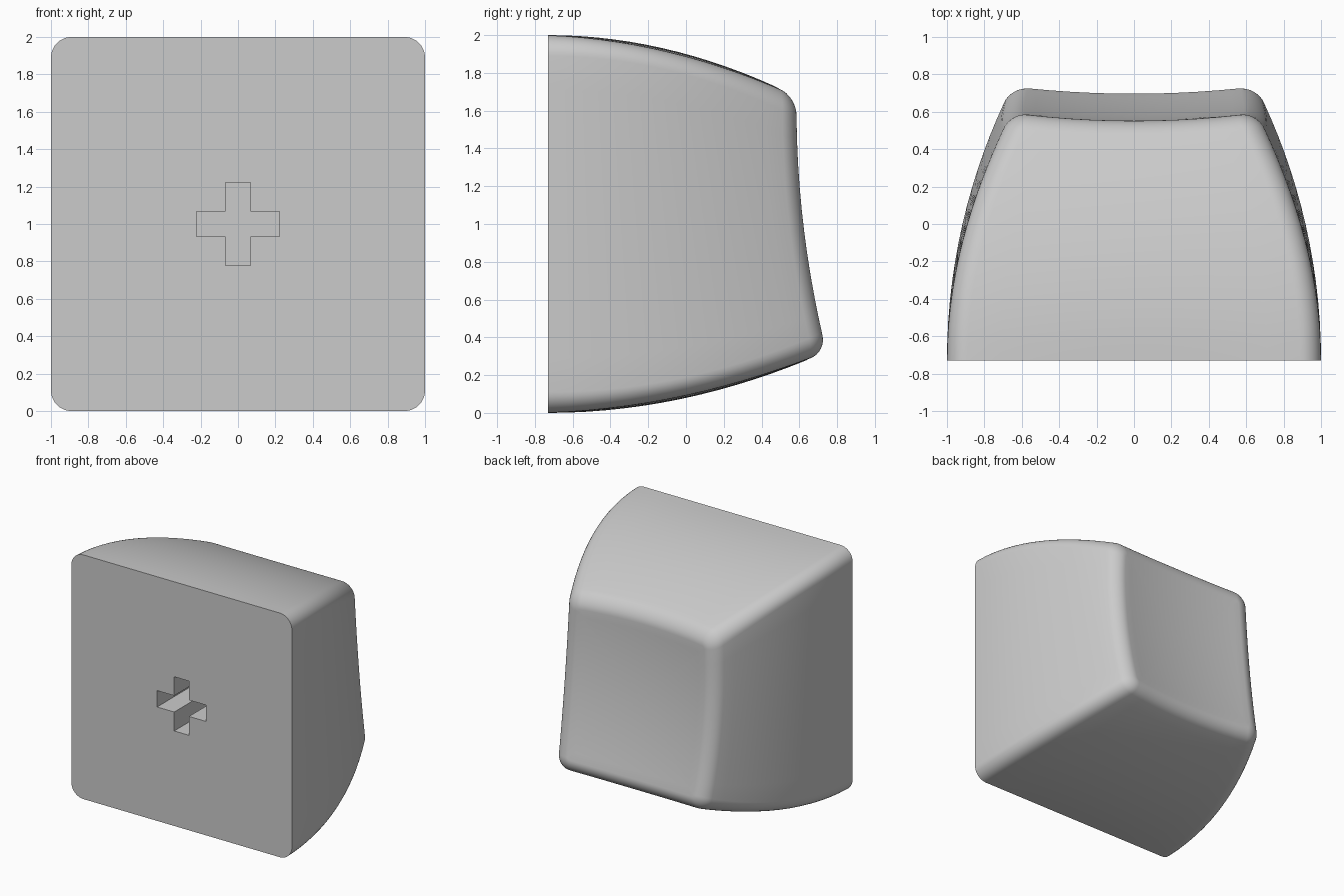
import bpy, bmesh, math
from mathutils import Vector

BASE_Y = -0.73      # flat mounting face
MID_Z = 1.01        # middle of the dished face
CORNER = 0.11       # corner radius of the cross-section
FILLET = 0.09       # rounding between walls and dish

if "Cube" in bpy.data.objects:
    bpy.data.objects.remove(bpy.data.objects["Cube"], do_unlink=True)

grey = bpy.data.materials.new("light grey plastic")
grey.use_nodes = True
colour = (0.6, 0.6, 0.6, 1)
grey.diffuse_color = colour
grey.node_tree.nodes["Principled BSDF"].inputs["Base Color"].default_value = colour


def dish(x, z):
    """Sloped, spherically dished face."""
    v = z - MID_Z
    return 0.585 - 0.115 * v + 0.1 * (v * v + x * x)


def outline(steps=10, arc=8):
    """Unit rounded square as (corner sign, arc direction, edge blend)."""
    pts = []
    signs = [(1, 1), (-1, 1), (-1, -1), (1, -1)]
    for i, s in enumerate(signs):
        for k in range(arc + 1):
            a = math.pi / 2 * (i + k / arc)
            pts.append((Vector(s), Vector((math.cos(a), math.sin(a)))))
        nxt = Vector(signs[(i + 1) % 4])
        for k in range(1, steps):
            pts.append((Vector(s).lerp(nxt, k / steps),
                        Vector((math.cos(a), math.sin(a)))))
    return pts


def wall_point(s, d, y, z_guess, inset):
    """Point on the tapered wall at depth y, moved inwards by inset."""
    h = y - BASE_Y
    t = h / (0.66 - 0.115 * (z_guess - MID_Z) - BASE_Y)
    half_x = 1 - 0.343 * t * t
    top, low = 2 - 0.188 * h * h, 0.149 * h * h
    mid, half_z = (top + low) / 2, (top - low) / 2
    r = CORNER
    x = s.x * (half_x - r) + d.x * (r - inset)
    bow = 0.05 * max(t * (1 - t), 0) * s.x * s.x * d.y
    z = mid + s.y * (half_z - r) + d.y * (r - inset) - bow
    return x, z


def solve(s, d, t, drop, inset):
    """Settle a point at fraction t of the way to the dish, less a drop."""
    y, z = BASE_Y, MID_Z
    for _ in range(12):
        x, z = wall_point(s, d, y, z, inset)
        y = BASE_Y + t * (dish(x, z) - drop - BASE_Y)
    return Vector((x, y, z))


def build_body():
    bm = bmesh.new()
    section = outline()
    # walls, then the rounded rim
    levels = [(k / 14, FILLET, 0) for k in range(15)]
    for k in range(1, 9):
        a = math.pi / 2 * k / 8
        levels.append((1, FILLET * (1 - math.sin(a)), FILLET * (1 - math.cos(a))))
    rings = [[solve(s, d, *lv) for s, d in section] for lv in levels]
    # concentric rings across the dish
    rim = rings[-1]
    for k in range(9, 0, -1):
        ring = []
        for p in rim:
            x, z = p.x * k / 10, MID_Z + (p.z - MID_Z) * k / 10
            ring.append(Vector((x, dish(x, z), z)))
        rings.append(ring)
    rows = [[bm.verts.new(p) for p in ring] for ring in rings]
    n = len(section)
    for a, b in zip(rows, rows[1:]):
        for i in range(n):
            j = (i + 1) % n
            bm.faces.new((a[i], a[j], b[j], b[i]))
    centre = bm.verts.new((0, dish(0, MID_Z), MID_Z))
    for i in range(n):
        bm.faces.new((rows[-1][i], rows[-1][(i + 1) % n], centre))
    bm.faces.new(rows[0])
    bmesh.ops.recalc_face_normals(bm, faces=bm.faces)
    return make_object("keycap_body", bm)


def build_cross():
    """Cross-shaped prism for the mounting socket."""
    bm = bmesh.new()
    arm, half, depth = 0.222, 0.067, 0.45
    quarter = [(arm, -half), (arm, half), (half, half)]
    pts = []
    for _ in range(4):
        pts += quarter
        quarter = [(-z, x) for x, z in quarter]
    face = bm.faces.new([bm.verts.new((x, BASE_Y - 0.1, z + 1)) for x, z in pts])
    out = bmesh.ops.extrude_face_region(bm, geom=[face])
    moved = [v for v in out["geom"] if isinstance(v, bmesh.types.BMVert)]
    bmesh.ops.translate(bm, verts=moved, vec=(0, depth + 0.1, 0))
    bmesh.ops.recalc_face_normals(bm, faces=bm.faces)
    return make_object("socket_cutter", bm)


def make_object(name, bm):
    mesh = bpy.data.meshes.new(name)
    bm.to_mesh(mesh)
    bm.free()
    mesh.materials.append(grey)
    obj = bpy.data.objects.new(name, mesh)
    bpy.context.collection.objects.link(obj)
    return obj


body = build_body()
cutter = build_cross()
cutter.hide_render = True

# sink the socket into the flat face
cut = body.modifiers.new("socket", 'BOOLEAN')
cut.operation = 'DIFFERENCE'
cut.solver = 'EXACT'
cut.object = cutter
bpy.ops.object.select_all(action='DESELECT')
body.select_set(True)
bpy.context.view_layer.objects.active = body
bpy.ops.object.modifier_apply(modifier=cut.name)
bpy.data.objects.remove(cutter, do_unlink=True)
bpy.ops.object.shade_smooth_by_angle(angle=math.radians(35))
